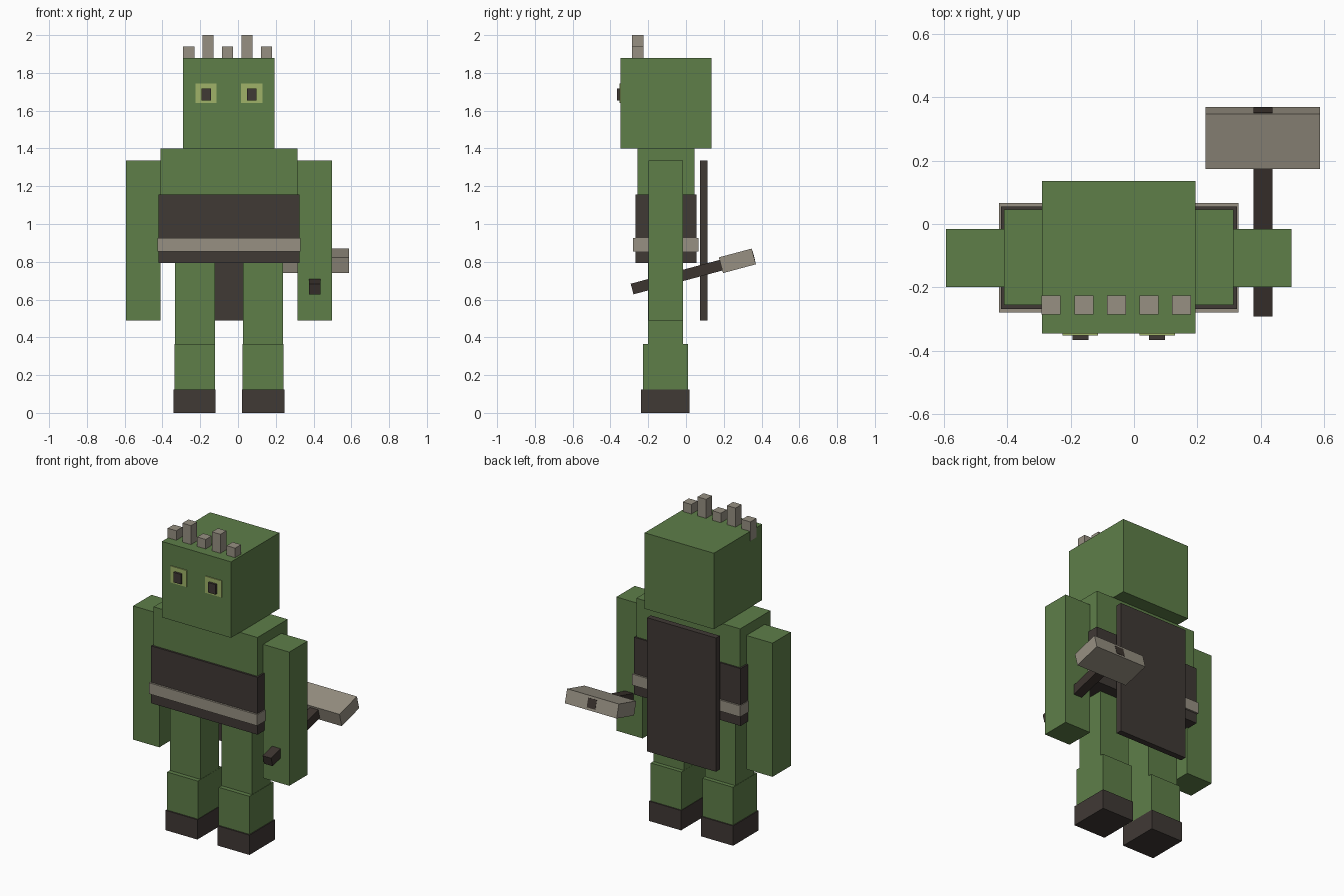
import bpy
import math
from mathutils import Matrix, Vector

default = bpy.data.objects.get("Cube")
if default:
    bpy.data.objects.remove(default, do_unlink=True)


def material(name, rgb):
    m = bpy.data.materials.new(name)
    m.use_nodes = True
    m.diffuse_color = (*rgb, 1)
    m.node_tree.nodes["Principled BSDF"].inputs["Base Color"].default_value = (*rgb, 1)
    return m


GREEN = material("skin green", (0.112, 0.21, 0.066))
LIME = material("eye lime", (0.35, 0.45, 0.14))
DARK = material("dark leather", (0.051, 0.041, 0.036))
WOOD = material("dark wood", (0.046, 0.035, 0.029))
GREY = material("stone grey", (0.31, 0.28, 0.225))


def box(name, mat, x, y, z):
    """Flat-sided block from its (low, high) range on each axis."""
    bpy.ops.mesh.primitive_cube_add(size=1)
    ob = bpy.context.object
    ob.name = name
    size = [b - a for a, b in (x, y, z)]
    centre = [(a + b) / 2 for a, b in (x, y, z)]
    ob.data.transform(Matrix.Diagonal((*size, 1)))
    ob.location = centre
    ob.data.materials.append(mat)
    return ob


MID = -0.048  # the body's centre line, shifted to make room for the hammer


def pair(name, mat, inner, outer, y, z):
    """Matching blocks on both sides of the body's centre line."""
    box("left_" + name, mat, (MID + inner, MID + outer), y, z)
    box("right_" + name, mat, (MID - outer, MID - inner), y, z)


def centred(name, mat, half, y, z):
    return box(name, mat, (MID - half, MID + half), y, z)


# Head and trunk
centred("head", GREEN, 0.242, (-0.346, 0.136), (1.4, 1.88))
centred("torso", GREEN, 0.363, (-0.256, 0.046), (0.8, 1.4))
centred("vest", DARK, 0.373, (-0.268, 0.056), (0.793, 1.155))
centred("belt", GREY, 0.378, (-0.28, 0.067), (0.855, 0.925))
centred("cape", DARK, 0.241, (0.075, 0.113), (0.49, 1.335))

# Limbs
pair("arm", GREEN, 0.363, 0.546, (-0.199, -0.016), (0.49, 1.335))
pair("thigh", GREEN, 0.074, 0.286, (-0.2, -0.016), (0.36, 0.85))
pair("shin", GREEN, 0.073, 0.288, (-0.228, 0.01), (0.12, 0.365))
pair("boot", DARK, 0.07, 0.294, (-0.237, 0.018), (0, 0.125))

# Eyes
pair("eye", LIME, 0.065, 0.178, (-0.352, -0.345), (1.64, 1.745))
pair("pupil", DARK, 0.096, 0.146, (-0.366, -0.35), (1.655, 1.718))

# Crest spikes, alternately short and tall
for i in range(5):
    x = -0.2915 + i * 0.103
    box(f"crest_spike_{i + 1}", GREY, (x, x + 0.06), (-0.286, -0.226),
        (1.82, 2.0 if i % 2 else 1.94))

# Hammer, tilted up towards the back
tilt = Matrix.Translation(Vector((0.407, 0.272, 0.805))) @ Matrix.Rotation(math.radians(15), 4, "X")
hammer_parts = [
    box("hammer_head", GREY, (-0.181, 0.181), (-0.09, 0.09), (-0.043, 0.043)),
    box("hammer_handle", WOOD, (-0.03, 0.03), (-0.577, 0.0915), (-0.029, 0.029)),
]
for ob in hammer_parts:
    ob.matrix_world = tilt @ Matrix.Translation(ob.location)
